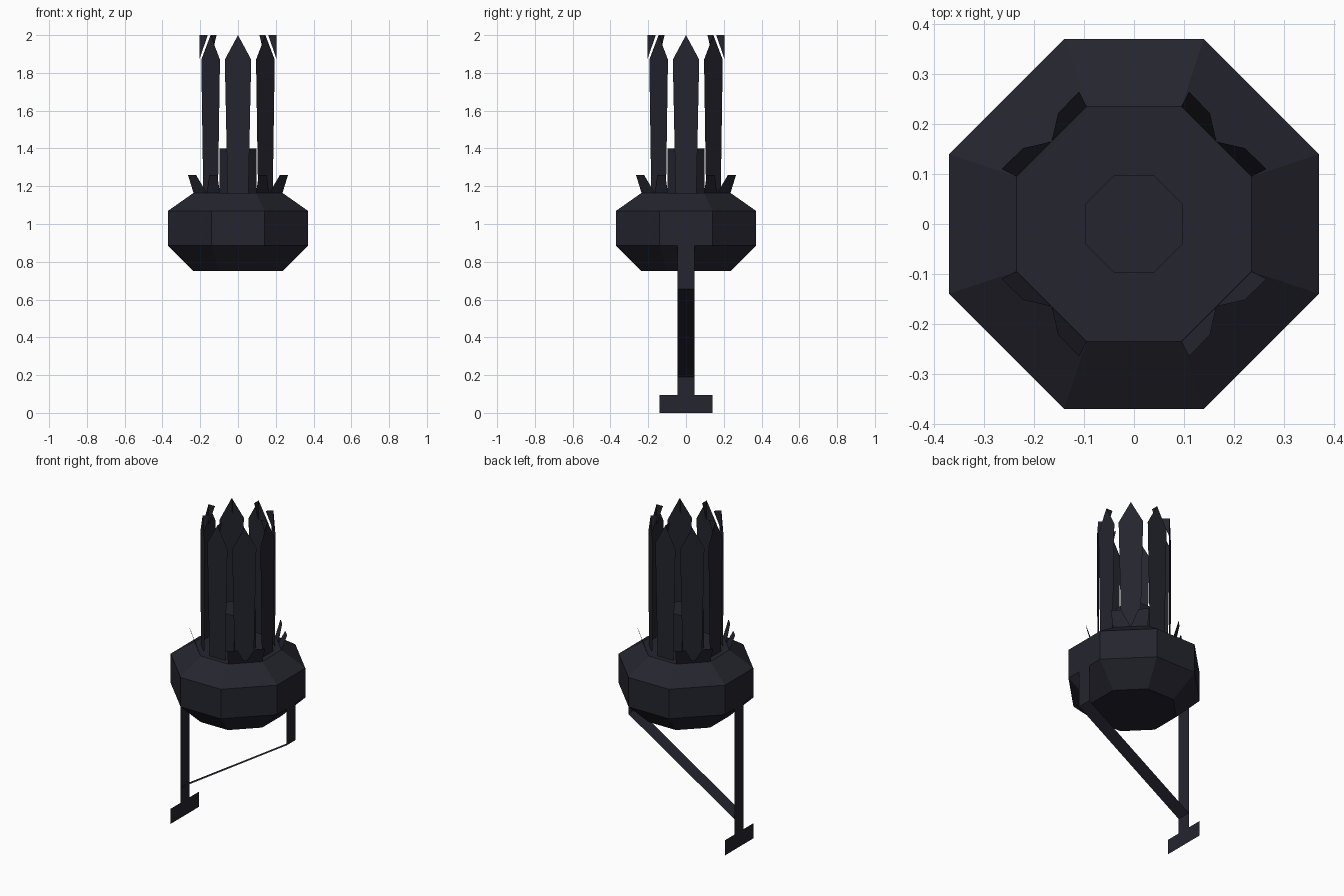
import bpy, math
from mathutils import Matrix

if "Cube" in bpy.data.objects:
    bpy.data.objects.remove(bpy.data.objects["Cube"])

iron = bpy.data.materials.new("dark_iron")
iron.diffuse_color = (0.018, 0.018, 0.028, 1)
iron.use_nodes = True
iron.node_tree.nodes["Principled BSDF"].inputs["Base Color"].default_value = iron.diffuse_color


def make(name, verts, faces):
    mesh = bpy.data.meshes.new(name)
    mesh.from_pydata(verts, [], faces)
    mesh.materials.append(iron)
    mesh.update()
    obj = bpy.data.objects.new(name, mesh)
    bpy.context.collection.objects.link(obj)
    return obj


def octagon(a, b, z):
    """Eight points: distance a to the axis-facing sides, half-length b."""
    return [(a, -b, z), (a, b, z), (b, a, z), (-b, a, z),
            (-a, b, z), (-a, -b, z), (-b, -a, z), (b, -a, z)]


def loft(name, rings):
    verts = [p for r in rings for p in octagon(*r)]
    faces = [list(range(7, -1, -1)), [len(verts) - 8 + i for i in range(8)]]
    for k in range(len(rings) - 1):
        for i in range(8):
            j = (i + 1) % 8
            faces.append((8*k + i, 8*k + j, 8*k + 8 + j, 8*k + 8 + i))
    return make(name, verts, faces)


# Faceted bowl and the short core standing in it
loft("bowl", [(0.235, 0.095, 0.75), (0.37, 0.14, 0.885),
              (0.37, 0.14, 1.07), (0.235, 0.095, 1.165)])
loft("core", [(0.098, 0.04, 1.16), (0.098, 0.04, 1.40)])

# Ring of eight tall flat spikes, each with a small upright fin at its tip
R = 0.205
for i in range(8):
    spike = make(f"spike_{i + 1}",
                 [(R, -0.055, 1.16), (R, 0.055, 1.16), (R, 0.07, 1.87),
                  (R, 0, 2.0), (R, -0.07, 1.87),
                  (R, 0, 1.87), (R - 0.045, 0, 2.0)],
                 [(0, 1, 2, 3, 4), (5, 3, 6)])
    spike.data.transform(Matrix.Rotation(i * math.pi / 4, 4, 'Z'))

# Pairs of small leaves flaring outward over each diagonal edge
for i in range(4):
    leaf = [(0.095, 0.235, 1.163), (0.165, 0.165, 1.163),
            (0.152, 0.222, 1.26), (0.11, 0.265, 1.26)]
    verts = leaf + [(y, x, z) for x, y, z in leaf]
    leaves = make(f"leaf_pair_{i + 1}", verts, [(0, 1, 2, 3), (7, 6, 5, 4)])
    leaves.data.transform(Matrix.Rotation(i * math.pi / 2, 4, 'Z'))


# Flat bracket straps running across y
def strap(name, p, q, w=0.045):
    (x0, z0), (x1, z1) = p, q
    make(name, [(x0, -w, z0), (x0, w, z0), (x1, w, z1), (x1, -w, z1)],
         [(0, 1, 2, 3)])


X = 0.37
strap("long_post", (-X, 0.095), (-X, 0.885))
strap("short_post", (X, 0.655), (X, 0.885))
strap("diagonal_brace", (-X, 0.19), (X, 0.655))
strap("foot_plate", (-X, 0.0), (-X, 0.095), 0.14)
